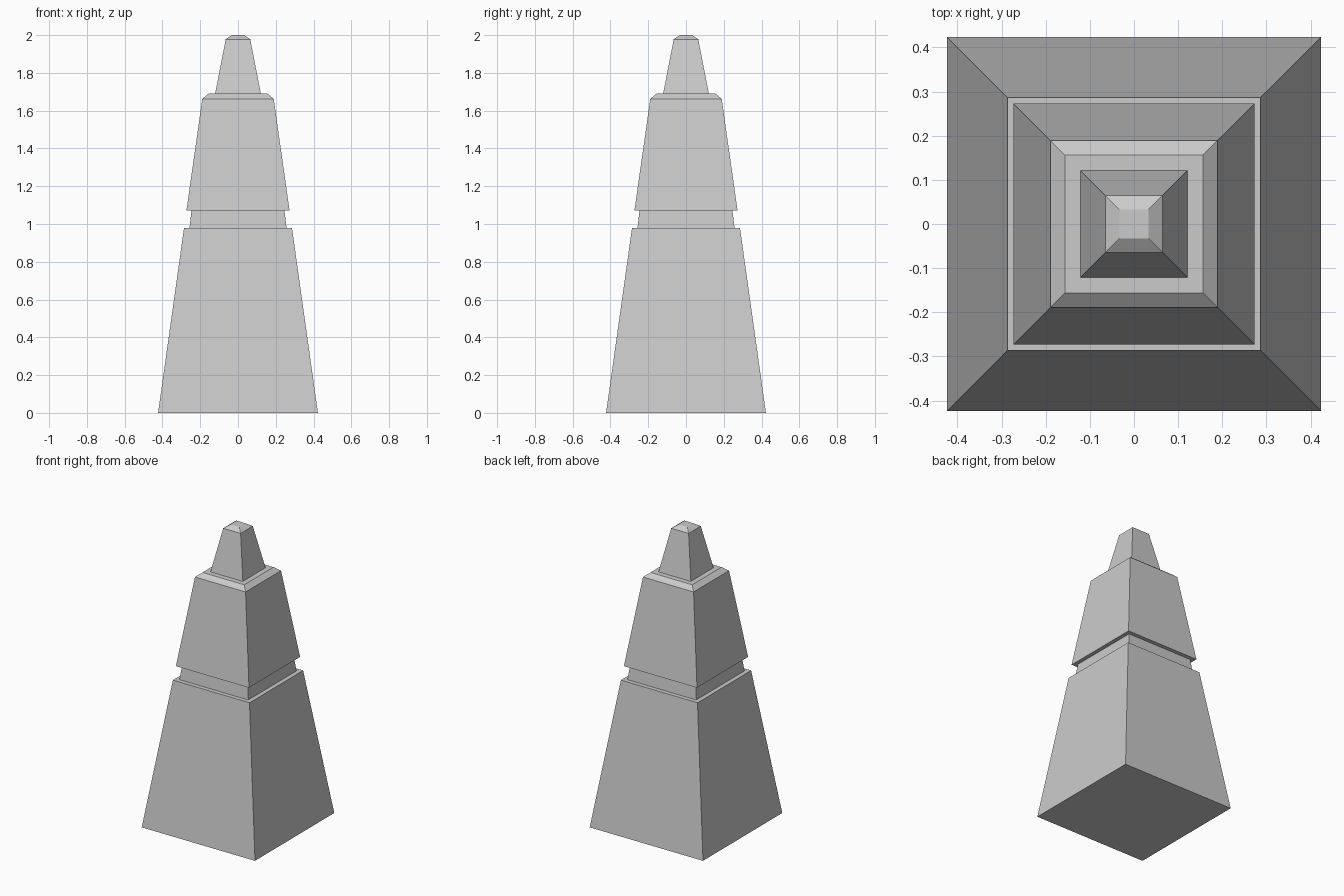
import bpy
import bmesh

if "Cube" in bpy.data.objects:
    bpy.data.objects.remove(bpy.data.objects["Cube"])

# Stepped square profile: (half width, height), from the ground to the tip
PROFILE = [
    (0.423, 0.0), (0.286, 0.978),                     # tapered base block
    (0.257, 0.978), (0.246, 1.071),                   # recessed neck
    (0.273, 1.071), (0.189, 1.663), (0.156, 1.69),    # upper block, bevelled top
    (0.121, 1.69), (0.065, 1.978), (0.033, 2.0),      # small capstone
]


def square_loft(name, profile):
    """Skin square rings into one closed, flat-shaded solid."""
    bm = bmesh.new()
    rings = [[bm.verts.new((sx * h, sy * h, z))
              for sx, sy in ((-1, -1), (1, -1), (1, 1), (-1, 1))]
             for h, z in profile]
    for low, high in zip(rings, rings[1:]):
        for i in range(4):
            j = (i + 1) % 4
            bm.faces.new((low[i], low[j], high[j], high[i]))
    bm.faces.new(rings[0][::-1])
    bm.faces.new(rings[-1])
    bmesh.ops.recalc_face_normals(bm, faces=bm.faces)
    mesh = bpy.data.meshes.new(name)
    bm.to_mesh(mesh)
    bm.free()
    obj = bpy.data.objects.new(name, mesh)
    bpy.context.collection.objects.link(obj)
    return obj


# Whole monument as one watertight shell
square_loft("stepped_obelisk", PROFILE)
